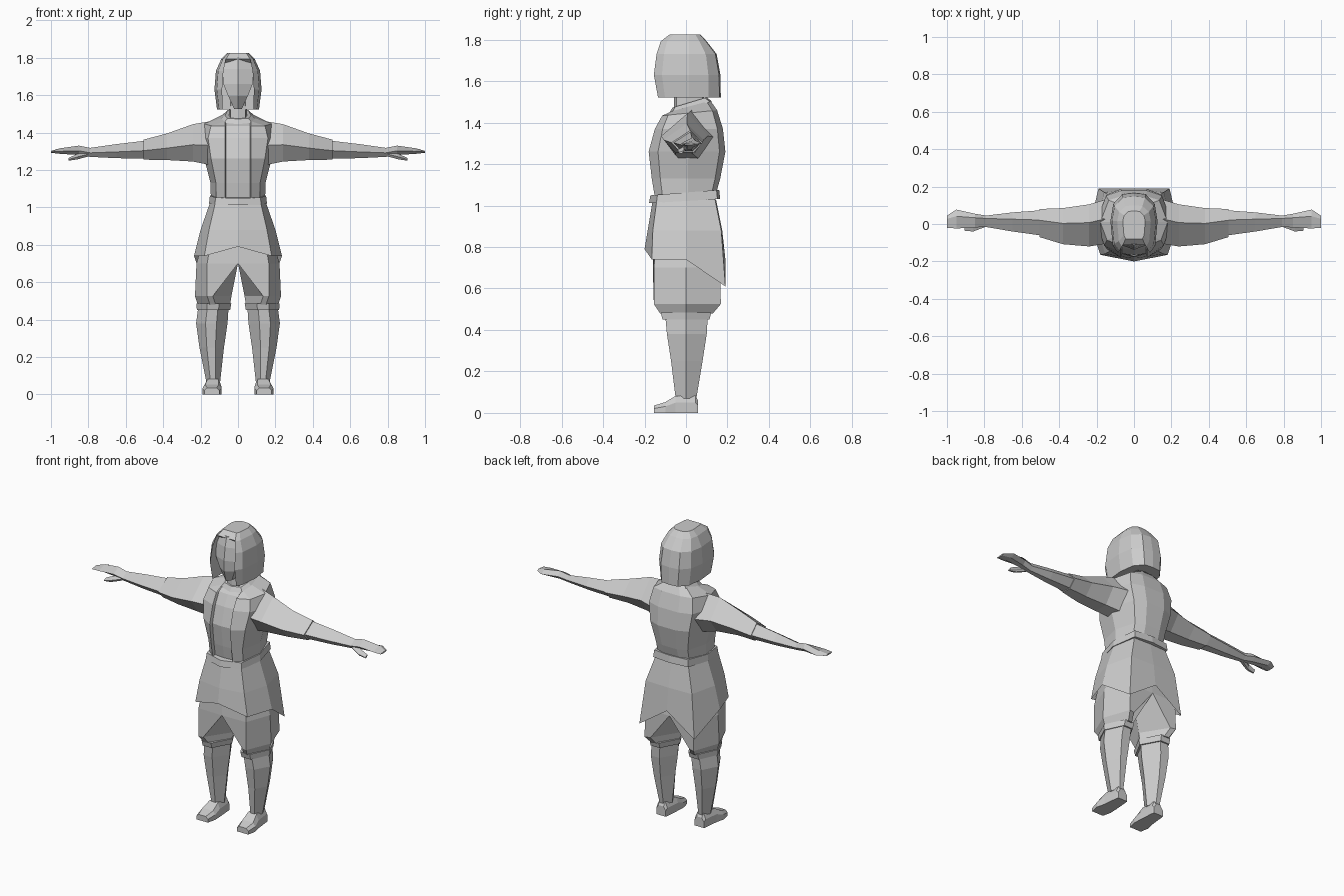
import bpy, bmesh

cloth = bpy.data.materials.new("plain light grey")
cloth.diffuse_color = (0.6, 0.6, 0.6, 1)


def loft(name, rings, closed=True, caps=True):
    """Skin a list of matching rings, then mirror across x = 0."""
    bm = bmesh.new()
    vs = [[bm.verts.new(p) for p in r] for r in rings]
    n = len(rings[0])
    for a, b in zip(vs, vs[1:]):
        for i in range(n if closed else n - 1):
            j = (i + 1) % n
            bm.faces.new((a[i], a[j], b[j], b[i]))
    if caps:
        bm.faces.new(vs[0][::-1])
        bm.faces.new(vs[-1])
    bmesh.ops.recalc_face_normals(bm, faces=bm.faces)
    me = bpy.data.meshes.new(name)
    bm.to_mesh(me)
    bm.free()
    me.materials.append(cloth)
    ob = bpy.data.objects.new(name, me)
    bpy.context.collection.objects.link(ob)
    mod = ob.modifiers.new("mirror", 'MIRROR')
    mod.merge_threshold = 0.0005
    return ob


# jacket body: recessed shirt panel in the middle of the front
def torso_ring(w, f, b, z, tilt):
    pts = [(0, f + .015), (.065, f + .02), (.07, f), (max(.8 * w, .072), .75 * f),
           (w, .01), (.75 * w, .85 * b), (.35 * w, b), (0, b)]
    return [(x, y, z + tilt * y) for x, y in pts]


loft("jacket", [torso_ring(*a) for a in [
    (.145, -.15, .14, 1.04, 0), (.147, -.165, .165, 1.13, 0),
    (.18, -.18, .19, 1.26, 0), (.2, -.15, .178, 1.37, 0),
    (.18, -.115, .15, 1.445, .1), (.085, -.07, .115, 1.475, .3)]], closed=False)

# neck and slanted collar
def band_ring(w, f, b, z, tilt=0):
    pts = [(0, f), (.8 * w, .8 * f), (w, 0), (.78 * w, .92 * b), (0, b)]
    return [(x, y, z + tilt * y) for x, y in pts]


loft("neck", [band_ring(.05, -.06, .09, 1.44), band_ring(.048, -.055, .085, 1.57)], closed=False)
loft("collar", [band_ring(.1, -.085, .125, 1.465, .3), band_ring(.07, -.065, .1, 1.492, .3)], closed=False)

# belt
loft("belt", [band_ring(.155, -.178, .165, 1.022, .06),
              band_ring(.15, -.172, .16, 1.063, .08)], closed=False)

# tunic skirt with pointed back corners
loft("skirt", [
    [(0, -.16, 1.03), (.12, -.14, 1.03), (.148, 0, 1.03), (.115, .14, 1.03), (0, .145, 1.03)],
    [(0, -.185, .88), (.155, -.16, .88), (.2, 0, .88), (.16, .17, .88), (0, .175, .88)],
    [(0, -.2, .79), (.18, -.165, .74), (.235, 0, .74), (.19, .19, .61), (0, .19, .74)],
], closed=False, caps=False)

# sleeves, forearms and hands
def arm_ring(x, yf, yb, zt, zb):
    zm = zb + .45 * (zt - zb)
    ym = (yf + yb) / 2
    return [(x, ym + .015, zt), (x, yf, zm), (x, ym + .4 * (yf - ym), zb),
            (x, ym + .4 * (yb - ym), zb), (x, yb, zm)]


loft("sleeve", [arm_ring(*a) for a in [
    (.12, -.1, .14, 1.465, 1.22), (.24, -.12, .105, 1.445, 1.245),
    (.38, -.108, .085, 1.395, 1.253), (.505, -.07, .08, 1.362, 1.255)]])
loft("forearm_hand", [arm_ring(*a) for a in [
    (.49, -.062, .074, 1.357, 1.26), (.65, -.04, .062, 1.338, 1.263),
    (.79, -.016, .045, 1.318, 1.27), (.85, -.018, .055, 1.33, 1.28),
    (.95, -.024, .077, 1.316, 1.286), (1.0, -.02, .045, 1.302, 1.292)]])
loft("thumb", [arm_ring(*a) for a in [
    (.8, -.018, .02, 1.3, 1.272), (.86, -.04, -.008, 1.285, 1.256),
    (.905, -.036, -.015, 1.265, 1.25)]])

# baggy trousers
def trouser_ring(z, fi, f, o, b, bi, i):
    return [(x, y, z) for x, y in (fi, f, (o, 0), b, bi, (i, 0))]


loft("trouser_leg", [
    trouser_ring(.85, (0, -.16), (.14, -.14), .18, (.14, .14), (0, .15), 0),
    trouser_ring(.7, (0, -.16), (.165, -.155), .222, (.165, .165), (0, .165), 0),
    trouser_ring(.525, (.135, -.15), (.165, -.155), .23, (.17, .168), (.135, .16), .035),
    trouser_ring(.48, (.12, -.12), (.15, -.125), .215, (.15, .13), (.12, .125), .042)])

# lower legs with a cuff under the knee
def leg_ring(xi, xo, yf, yb, z):
    a, b = xi + .35 * (xo - xi), xi + .7 * (xo - xi)
    return [(a, yf, z), (b, yf, z), (xo, 0, z), (b, yb, z), (a, yb, z), (xi, 0, z)]


loft("leg_cuff", [leg_ring(.036, .222, -.122, .122, .485), leg_ring(.042, .22, -.113, .113, .45)])
loft("lower_leg", [leg_ring(*a) for a in [
    (.05, .212, -.1, .105, .47), (.056, .224, -.092, .1, .38),
    (.075, .206, -.072, .08, .25), (.095, .17, -.05, .05, .07)]])

# feet, built from toe to heel
loft("foot", [[(x0, y, 0), (x1, y, 0), (x1, y, .6 * z), (x1 - .015, y, z), (x0 + .015, y, z), (x0, y, .6 * z)]
              for y, x0, x1, z in [(-.155, .1, .18, .035), (-.1, .088, .19, .052), (-.05, .09, .178, .082),
                                   (.045, .097, .168, .085), (.058, .1, .165, .06)]])

# bobbed hair, open around the face
def hair_ring(w, xe, f, b, z, fi):
    pts = [(0, fi), (xe, fi), (xe, f), (.9 * w, .75 * f), (w, .015),
           (.88 * w, .65 * b), (.5 * w, .96 * b), (0, b)]
    return [(x, y, z) for x, y in pts]


loft("hair", [hair_ring(*a) for a in [
    (.112, .082, -.135, .168, 1.522, -.04), (.126, .085, -.155, .166, 1.63, -.04),
    (.118, .078, -.142, .148, 1.73, -.04), (.09, .065, -.122, .1, 1.792, -.112),
    (.06, .045, -.08, .07, 1.824, -.08)]], closed=False)

# face with a central ridge
loft("face", [[(0, y, z), (w, y + .03, z), (w, .02, z), (0, .02, z)] for w, y, z in [
    (.02, -.118, 1.525), (.052, -.138, 1.595), (.078, -.138, 1.66),
    (.08, -.128, 1.74), (.062, -.112, 1.8)]], closed=False)
